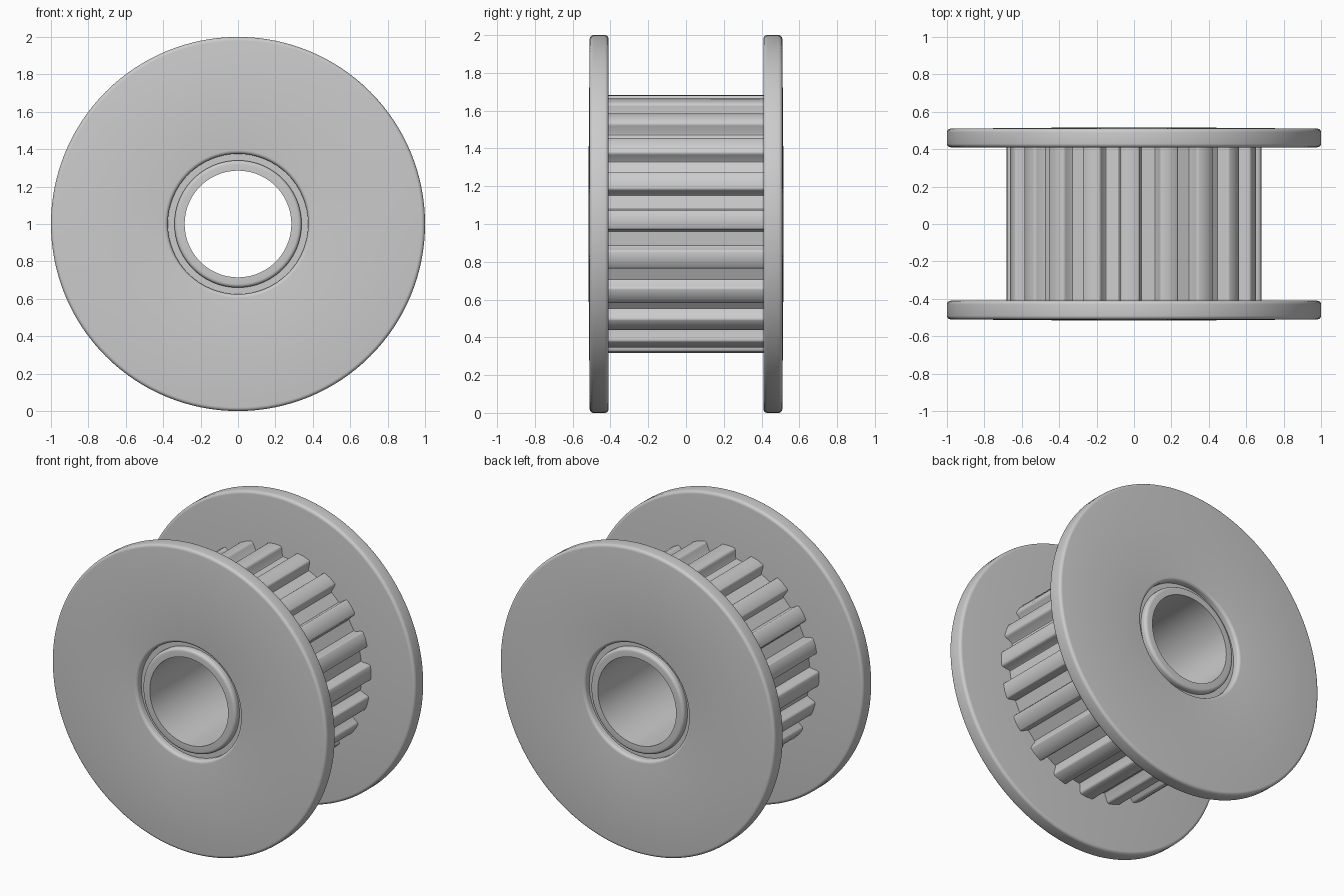
import bpy, bmesh, math

TEETH = 20
SEGMENTS = 128

if "Cube" in bpy.data.objects:
    bpy.data.objects.remove(bpy.data.objects["Cube"])

# Single grey metal
metal = bpy.data.materials.new("grey metal")
metal.use_nodes = True
GREY = (0.6, 0.6, 0.6, 1)
metal.diffuse_color = GREY
metal.node_tree.nodes["Principled BSDF"].inputs["Base Color"].default_value = GREY


def finish(bm, name, angle):
    bmesh.ops.recalc_face_normals(bm, faces=bm.faces)
    mesh = bpy.data.meshes.new(name)
    bm.to_mesh(mesh)
    bm.free()
    mesh.materials.append(metal)
    ob = bpy.data.objects.new(name, mesh)
    bpy.context.collection.objects.link(ob)
    ob.location.z = 1
    bpy.ops.object.select_all(action='DESELECT')
    ob.select_set(True)
    bpy.context.view_layer.objects.active = ob
    bpy.ops.object.shade_smooth_by_angle(angle=math.radians(angle))
    return ob


def grid_faces(bm, rings):
    """Join closed rings of vertices into a closed ring-shaped solid."""
    for a, b in zip(rings, rings[1:] + rings[:1]):
        for i in range(len(a)):
            j = (i + 1) % len(a)
            bm.faces.new((a[i], a[j], b[j], b[i]))


def lathe(name, profile):
    """Turn a closed (radius, y) profile around the y axis."""
    bm = bmesh.new()
    turns = [math.tau * i / SEGMENTS for i in range(SEGMENTS)]
    grid_faces(bm, [[bm.verts.new((r * math.cos(t), y, r * math.sin(t))) for t in turns]
                    for r, y in profile])
    return finish(bm, name, 35)


def arc(r, y, radius, start, end, steps=5):
    """Rounded profile corner, angles in degrees."""
    angles = [math.radians(start + (end - start) * i / steps) for i in range(steps + 1)]
    return [(r + radius * math.cos(a), y + radius * math.sin(a)) for a in angles]


# Flanges, rounded on the rim and around the hub opening
for name, side in (("front_flange", -1), ("back_flange", 1)):
    section = (arc(0.98, 0.43, 0.02, -90, 0) + arc(0.98, 0.49, 0.02, 0, 90)
               + arc(0.395, 0.495, 0.02, 90, 180) + [(0.375, 0.41)])
    lathe(name, [(r, side * y) for r, y in section])

# Hub sleeve with a rounded lip at each end and a shallow groove around it
half = [(0.4, 0.47), (0.34, 0.47)] + arc(0.32, 0.49, 0.02, 0, 90) + [(0.285, 0.51)]
lathe("hub_sleeve", half + [(r, -y) for r, y in reversed(half)])

# Toothed drum: each tooth is a rounded trapezoid (angle in degrees, radius)
flank = [(5.6, 0.615), (5.1, 0.622), (4.5, 0.665), (4.1, 0.676), (3.5, 0.68)]
tooth = [(-a, r) for a, r in flank] + [(0, 0.682)] + [(a, r) for a, r in reversed(flank)]
outline = []
for i in range(TEETH):
    centre = 360 / TEETH * i + 1.8
    outline += [(math.radians(centre + a), r) for a, r in tooth]
bm = bmesh.new()
rings = []
for inner, y in ((False, -0.42), (False, 0.42), (True, 0.42), (True, -0.42)):
    rings.append([bm.verts.new(((0.5 if inner else r) * math.cos(a), y,
                                (0.5 if inner else r) * math.sin(a))) for a, r in outline])
grid_faces(bm, rings)
finish(bm, "toothed_drum", 40)
